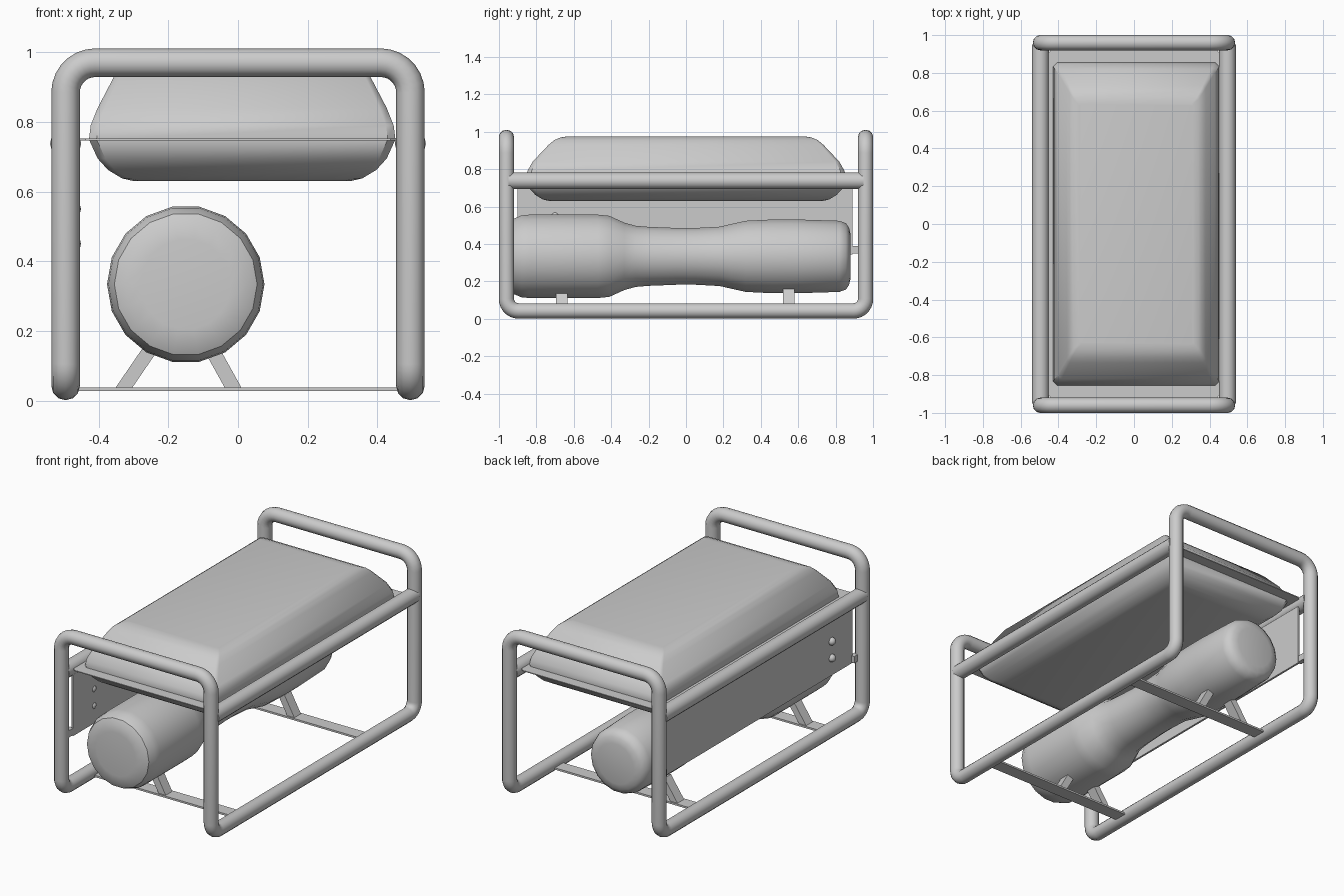
import bpy, bmesh, math
from mathutils import Vector

if "Cube" in bpy.data.objects:
    bpy.data.objects.remove(bpy.data.objects["Cube"])


def add_mesh(name, bm, smooth=None):
    bmesh.ops.recalc_face_normals(bm, faces=bm.faces)
    me = bpy.data.meshes.new(name)
    bm.to_mesh(me)
    bm.free()
    ob = bpy.data.objects.new(name, me)
    bpy.context.collection.objects.link(ob)
    if smooth:
        activate(ob)
        bpy.ops.object.shade_smooth_by_angle(angle=math.radians(smooth))
    return ob


def activate(ob):
    bpy.ops.object.select_all(action='DESELECT')
    ob.select_set(True)
    bpy.context.view_layer.objects.active = ob


def loft(name, rings, smooth=None):
    """Skin a list of equal-length point rings and cap both ends."""
    bm = bmesh.new()
    loops = [[bm.verts.new(p) for p in r] for r in rings]
    n = len(loops[0])
    for a, b in zip(loops, loops[1:]):
        for i in range(n):
            j = (i + 1) % n
            bm.faces.new((a[i], a[j], b[j], b[i]))
    bm.faces.new(loops[0])
    bm.faces.new(loops[-1])
    return add_mesh(name, bm, smooth)


def box(name, lo, hi):
    return loft(name, [[(lo[0], lo[1], z), (hi[0], lo[1], z), (hi[0], hi[1], z), (lo[0], hi[1], z)]
                       for z in (lo[2], hi[2])])


def tube(name, pts, radius, cyclic=False):
    cu = bpy.data.curves.new(name, 'CURVE')
    cu.dimensions = '3D'
    cu.bevel_depth = radius
    cu.bevel_resolution = 4
    cu.use_fill_caps = True
    sp = cu.splines.new('POLY')
    sp.points.add(len(pts) - 1)
    for p, co in zip(sp.points, pts):
        p.co = (*co, 1)
    sp.use_cyclic_u = cyclic
    ob = bpy.data.objects.new(name, cu)
    bpy.context.collection.objects.link(ob)
    activate(ob)
    bpy.ops.object.convert(target='MESH')
    ob = bpy.context.object
    bpy.ops.object.shade_smooth_by_angle(angle=math.radians(50))
    return ob


def fillet(corners, radii, steps=7):
    """Round every corner of a closed right-angled path."""
    out = []
    n = len(corners)
    for i, r in enumerate(radii):
        c = Vector(corners[i])
        u = (Vector(corners[i - 1]) - c).normalized()
        v = (Vector(corners[(i + 1) % n]) - c).normalized()
        for k in range(steps + 1):
            t = k / steps * math.pi / 2
            out.append(c + u * r * (1 - math.sin(t)) + v * r * (1 - math.cos(t)))
    return out


# Tubular frame: one continuous closed loop of bent pipe
X, Y, LOW, HIGH = 0.495, 0.96, 0.042, 0.97
corners = [(X, -Y, LOW), (X, -Y, HIGH), (-X, -Y, HIGH), (-X, -Y, LOW),
           (-X, Y, LOW), (-X, Y, HIGH), (X, Y, HIGH), (X, Y, LOW)]
tube("pipe_frame", fillet(corners, [0.065, 0.085, 0.085, 0.065] * 2), 0.041, True)

# Upper side rails
for s, side in ((-1, "left"), (1, "right")):
    tube(f"{side}_side_rail", [(s * X, -0.95, 0.738), (s * X, 0.95, 0.738)], 0.045)


# Fuel tank: stacked rectangles with clipped corners
def clipped_rect(z, hx, hy, c, cx=0.012):
    pts = [(hx, -hy + c), (hx, hy - c), (hx - c, hy), (-hx + c, hy),
           (-hx, hy - c), (-hx, -hy + c), (-hx + c, -hy), (hx - c, -hy)]
    return [(cx + x, y, z) for x, y in pts]


tank = [(0.63, 0.31, 0.73, 0.02), (0.638, 0.345, 0.765, 0.02), (0.662, 0.385, 0.805, 0.02),
        (0.695, 0.415, 0.835, 0.022), (0.75, 0.44, 0.856, 0.022), (0.79, 0.435, 0.848, 0.022),
        (0.84, 0.415, 0.82, 0.02), (0.93, 0.368, 0.735, 0.015), (0.955, 0.352, 0.705, 0.012),
        (0.97, 0.33, 0.67, 0.01), (0.975, 0.30, 0.635, 0.008)]
loft("fuel_tank", [clipped_rect(*t) for t in tank], 40)

# Thin tank flange resting between the rails
loft("tank_flange", [clipped_rect(z, 0.463, 0.92, 0.025, 0) for z in (0.747, 0.752)])

# Control panel with end tabs and two round knobs
box("control_panel", (-0.472, -0.9, 0.345), (-0.46, 0.89, 0.75))
for y0, y1, end in ((-0.94, -0.89, "front"), (0.88, 0.94, "back")):
    box(f"{end}_panel_tab", (-0.49, y0, 0.35), (-0.462, y1, 0.39))
for i, z in enumerate((0.45, 0.55)):
    bm = bmesh.new()
    bmesh.ops.create_uvsphere(bm, u_segments=16, v_segments=8, radius=0.023)
    bmesh.ops.translate(bm, verts=bm.verts, vec=(-0.474, -0.70, z))
    add_mesh(f"panel_knob_{i + 1}", bm, 60)

# Motor body: 18-sided lathe along y as (y, radius)
profile = [(-0.94, 0.13), (-0.935, 0.175), (-0.92, 0.205), (-0.88, 0.222), (-0.84, 0.226),
           (-0.47, 0.226), (-0.41, 0.22), (-0.33, 0.183), (-0.27, 0.166), (-0.2, 0.16), (-0.05, 0.154),
           (0.05, 0.154), (0.18, 0.161), (0.24, 0.175), (0.32, 0.193), (0.46, 0.2),
           (0.6, 0.2), (0.82, 0.193), (0.855, 0.18), (0.872, 0.155), (0.88, 0.12)]
angles = [math.tau * i / 18 for i in range(18)]
loft("motor_body", [[(-0.15 + r * math.cos(a), y, 0.334 + r * math.sin(a)) for a in angles]
                    for y, r in profile], 40)

# Cross plates and slanted motor feet
for y, end in ((-0.665, "front"), (0.55, "back")):
    box(f"{end}_cross_plate", (-0.49, y - 0.04, 0.027), (0.49, y + 0.04, 0.038))
    for b, t, side in ((-0.329, -0.24, "left"), (-0.013, -0.085, "right")):
        loft(f"{end}_{side}_motor_foot",
             [[(x - 0.024, y - 0.031, z), (x + 0.024, y - 0.031, z),
               (x + 0.024, y + 0.031, z), (x - 0.024, y + 0.031, z)]
              for x, z in ((b, 0.035), (t, 0.165))])
